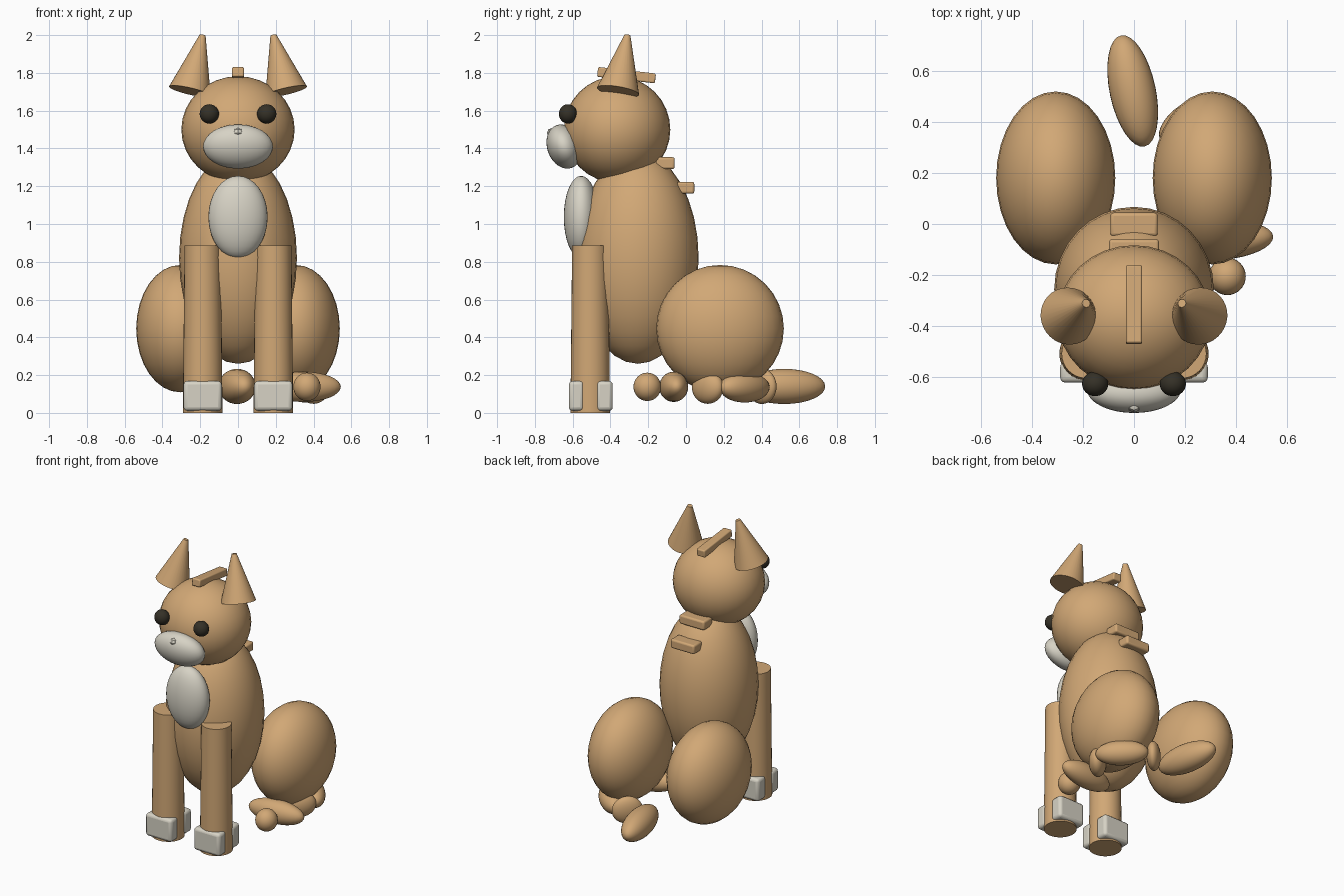
import bpy
import math
from mathutils import Vector

cube = bpy.data.objects.get("Cube")
if cube:
    bpy.data.objects.remove(cube, do_unlink=True)


def material(name, colour):
    mat = bpy.data.materials.new(name)
    mat.use_nodes = True
    mat.diffuse_color = (*colour, 1)
    bsdf = mat.node_tree.nodes["Principled BSDF"]
    bsdf.inputs["Base Color"].default_value = (*colour, 1)
    bsdf.inputs["Roughness"].default_value = 0.7
    return mat


TAN = material("tan fur", (0.64, 0.39, 0.18))
CREAM = material("cream fur", (0.68, 0.65, 0.56))
DARK = material("dark eye", (0.035, 0.03, 0.02))


def finish(name, mat):
    ob = bpy.context.object
    ob.name = name
    ob.data.materials.append(mat)
    bpy.ops.object.shade_smooth_by_angle(angle=math.radians(35))
    return ob


def ellipsoid(name, mat, centre, radii, pitch=0, yaw=0, segments=32):
    bpy.ops.mesh.primitive_uv_sphere_add(
        segments=segments, ring_count=segments // 2, radius=1, location=centre,
        rotation=(math.radians(pitch), 0, math.radians(yaw)))
    bpy.context.object.scale = radii
    bpy.ops.object.transform_apply(location=False, rotation=False, scale=True)
    return finish(name, mat)


def cone(name, mat, start, end, r_start, r_end):
    start, end = Vector(start), Vector(end)
    axis = end - start
    bpy.ops.mesh.primitive_cone_add(
        vertices=32, radius1=r_start, radius2=r_end, depth=axis.length,
        location=(start + end) / 2,
        rotation=axis.to_track_quat("Z", "Y").to_euler())
    return finish(name, mat)


def block(name, mat, centre, size, bevel, pitch=0):
    bpy.ops.mesh.primitive_cube_add(
        size=1, location=centre, rotation=(math.radians(pitch), 0, 0))
    ob = bpy.context.object
    ob.scale = size
    bpy.ops.object.transform_apply(location=False, rotation=False, scale=True)
    mod = ob.modifiers.new("rounded edges", "BEVEL")
    mod.width = bevel
    mod.segments = 3
    return finish(name, mat)


# Torso, chest patch and head
ellipsoid("body", TAN, (0, -0.255, 0.82), (0.312, 0.322, 0.56))
ellipsoid("chest_patch", CREAM, (0, -0.555, 1.037), (0.157, 0.092, 0.218))
ellipsoid("head", TAN, (0, -0.365, 1.5), (0.3, 0.282, 0.282))
ellipsoid("muzzle", CREAM, (0, -0.645, 1.41), (0.185, 0.09, 0.12), pitch=20)
ellipsoid("nose", CREAM, (0, -0.707, 1.483), (0.03, 0.03, 0.026), segments=8)

# Mirrored parts
for side, s in (("left", 1), ("right", -1)):
    ellipsoid(side + "_eye", DARK, (s * 0.152, -0.625, 1.583), (0.051, 0.048, 0.051))
    cone(side + "_ear", TAN, (s * 0.255, -0.36, 1.703), (s * 0.187, -0.31, 2.0),
         0.113, 0.016)
    cone(side + "_front_leg", TAN, (s * 0.187, -0.507, 0), (s * 0.187, -0.507, 0.885),
         0.105, 0.096)
    block(side + "_paw_front", CREAM, (s * 0.187, -0.58, 0.09), (0.203, 0.08, 0.158), 0.02)
    block(side + "_paw_back", CREAM, (s * 0.187, -0.432, 0.09), (0.203, 0.088, 0.158), 0.02)
    ellipsoid(side + "_haunch", TAN, (s * 0.306, 0.18, 0.446), (0.233, 0.338, 0.337))

# Ridge on the head and tufts on the nape
block("head_ridge", TAN, (0, -0.315, 1.788), (0.064, 0.308, 0.052), 0.008, pitch=-6.5)
block("upper_nape_tuft", TAN, (0, -0.11, 1.322), (0.195, 0.1, 0.063), 0.012)
block("lower_nape_tuft", TAN, (0, -0.002, 1.192), (0.185, 0.092, 0.063), 0.012)

# Tail curling round under the left haunch: centre, radii, yaw
tail = [
    ((-0.005, 0.52, 0.14), (0.09, 0.222, 0.093), 12),
    ((0.175, 0.402, 0.14), (0.1, 0.045, 0.093), 45),
    ((0.36, 0.31, 0.135), (0.08, 0.17, 0.08), 45),
    ((0.4, 0.115, 0.135), (0.105, 0.055, 0.087), 45),
    ((0.345, -0.065, 0.138), (0.2, 0.075, 0.08), 5),
    ((0.365, -0.205, 0.138), (0.072, 0.073, 0.075), 0),
]
for i, (centre, radii, yaw) in enumerate(tail, 1):
    ellipsoid(f"tail_part_{i}", TAN, centre, radii, yaw=yaw)
